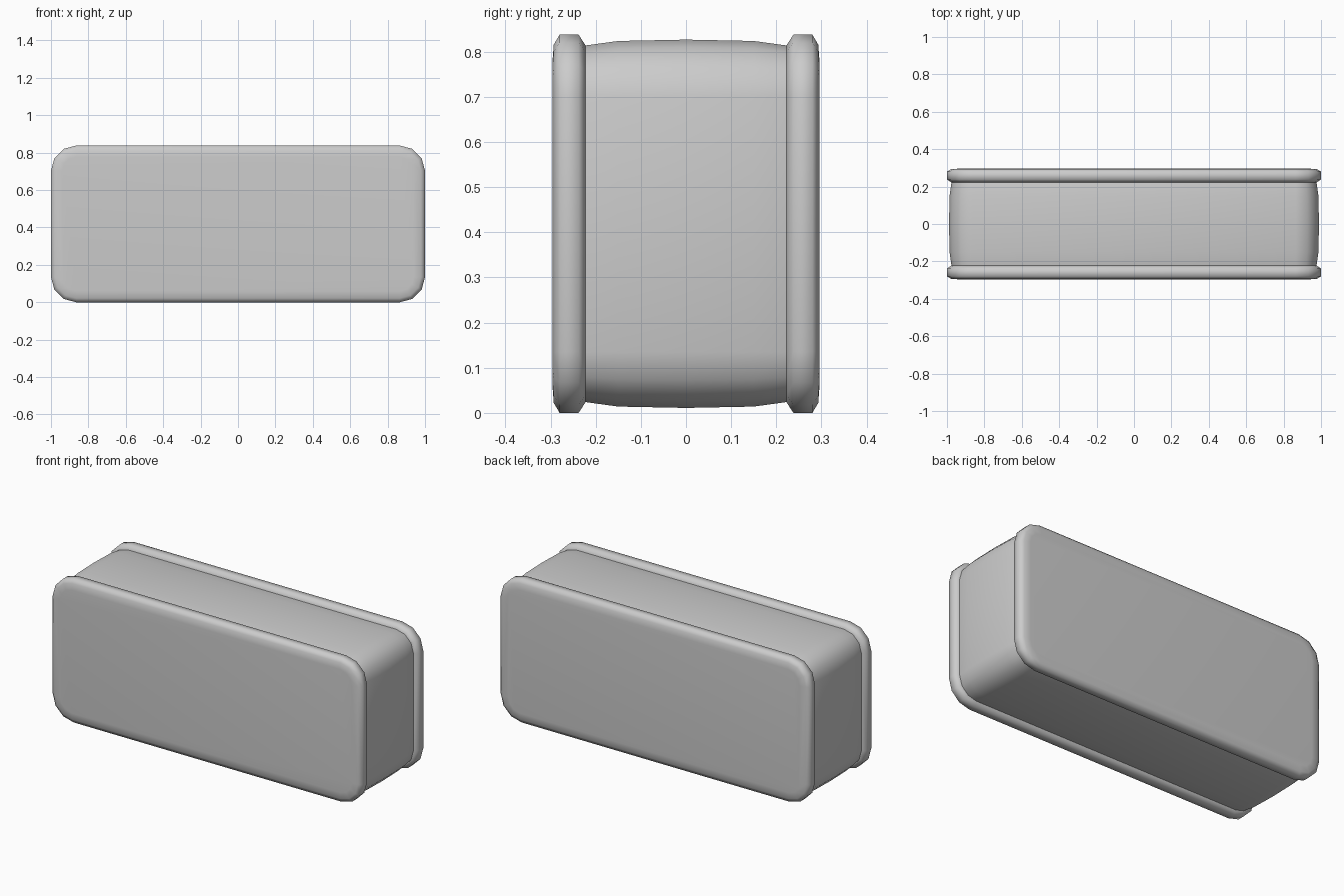
import bpy, bmesh
from math import sin, cos, pi, radians

if "Cube" in bpy.data.objects:
    bpy.data.objects.remove(bpy.data.objects["Cube"])

HALF_X, HEIGHT, RADIUS, SEGS = 1.0, 0.838, 0.135, 3


def outline(bm, y, inset):
    """Ring of vertices: rounded rectangle in XZ, shrunk by inset."""
    r = RADIUS - inset
    cx, cz = HALF_X - RADIUS, HEIGHT / 2 - RADIUS
    ring = []
    for q, (sx, sz) in enumerate([(1, 1), (-1, 1), (-1, -1), (1, -1)]):
        for i in range(SEGS + 1):
            a = (q + i / SEGS) * pi / 2
            ring.append(bm.verts.new((sx * cx + r * cos(a), y,
                                      HEIGHT / 2 + sz * cz + r * sin(a))))
    return ring


def loft(name, profile, caps):
    """Skin rounded rectangles along y; profile holds (y, inset) pairs."""
    bm = bmesh.new()
    rings = [outline(bm, y, inset) for y, inset in profile]
    n = len(rings[0])
    for a, b in zip(rings, rings[1:]):
        for i in range(n):
            j = (i + 1) % n
            bm.faces.new((a[i], a[j], b[j], b[i]))
    if caps:
        bm.faces.new(rings[0])
        bm.faces.new(rings[-1])
    bmesh.ops.recalc_face_normals(bm, faces=bm.faces)
    mesh = bpy.data.meshes.new(name)
    bm.to_mesh(mesh)
    bm.free()
    obj = bpy.data.objects.new(name, mesh)
    bpy.context.collection.objects.link(obj)
    bpy.ops.object.select_all(action='DESELECT')
    obj.select_set(True)
    bpy.context.view_layer.objects.active = obj
    bpy.ops.object.shade_smooth_by_angle(angle=radians(60))
    return obj


# Slightly bulging middle body, ends tucked into the plates
half = [(0.228, 0.025), (0.223, 0.024), (0.15, 0.014)]
loft("body", [(-y, d) for y, d in half] + [(0, 0.011)] + half[::-1], False)

# Front and back plates with rounded rims
rim = [(0.223, 0.023), (0.238, 0.0), (0.280, 0.0), (0.293, 0.022), (0.296, 0.06)]
for name, side in (("front_plate", -1), ("back_plate", 1)):
    loft(name, [(side * y, d) for y, d in rim], True)
